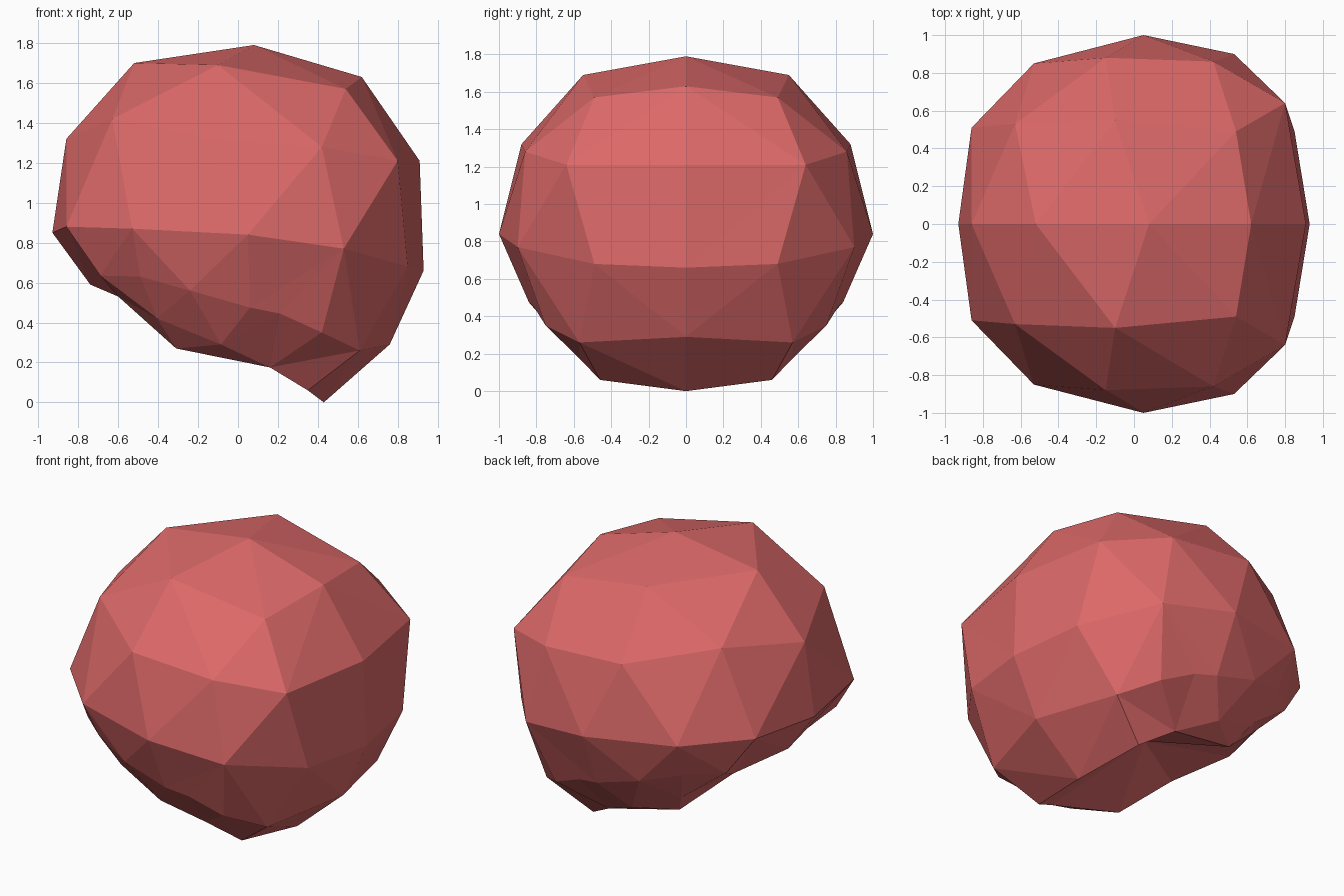
import bpy, bmesh
from mathutils import Vector

if "Cube" in bpy.data.objects:
    bpy.data.objects.remove(bpy.data.objects["Cube"])

# Corner points: on the centre line (x, z) and on the back half (x, y, z)
middle = [(.08, 1.79), (.62, 1.63), (.91, 1.21), (.93, .66), (.76, .29), (.43, 0),
          (-.08, .45), (-.74, .59), (-.93, .85), (-.86, 1.32), (-.52, 1.70)]
side = [(.54, .49, 1.57), (-.10, .55, 1.69), (.80, .64, 1.21), (.85, .49, .68),
        (.53, .90, .77), (.42, .86, 1.28), (-.15, .88, 1.32), (-.63, .53, 1.42),
        (-.53, .85, .87), (-.86, .51, .88), (.05, 1.0, .84), (.61, .57, .26),
        (.42, .75, .35), (.35, .46, .06), (.16, .57, .175), (-.31, .51, .27),
        (-.60, .37, .53), (-.69, .57, .635), (-.405, .63, .42), (-.085, .68, .29),
        (-.24, .83, .56), (-.49, .74, .63), (.06, .84, .475), (.21, .81, .445)]
points = [Vector((x, 0, z)) for x, z in middle]
for x, y, z in side:
    points += [Vector((x, y, z)), Vector((x, -y, z))]

# Wrap a hull round the points with the hollow underside pushed out,
# then move every corner back to its real place
bm = bmesh.new()
centre = Vector((0, 0, .85))
real = {}
for p in points:
    d = p - centre
    v = bm.verts.new(centre + d.normalized() * max(d.length, .97))
    real[v] = p
bmesh.ops.convex_hull(bm, input=list(bm.verts))
for v, p in real.items():
    if v.is_valid:
        v.co = p
bmesh.ops.delete(bm, geom=[v for v in bm.verts if not v.link_faces], context='VERTS')
bmesh.ops.recalc_face_normals(bm, faces=list(bm.faces))

# Faceted boulder
mesh = bpy.data.meshes.new("boulder")
bm.to_mesh(mesh)
bm.free()
red = bpy.data.materials.new("soft_red")
red.diffuse_color = (.72, .14, .14, 1)
red.use_nodes = True
red.node_tree.nodes["Principled BSDF"].inputs["Base Color"].default_value = red.diffuse_color
mesh.materials.append(red)
boulder = bpy.data.objects.new("boulder", mesh)
bpy.context.collection.objects.link(boulder)
